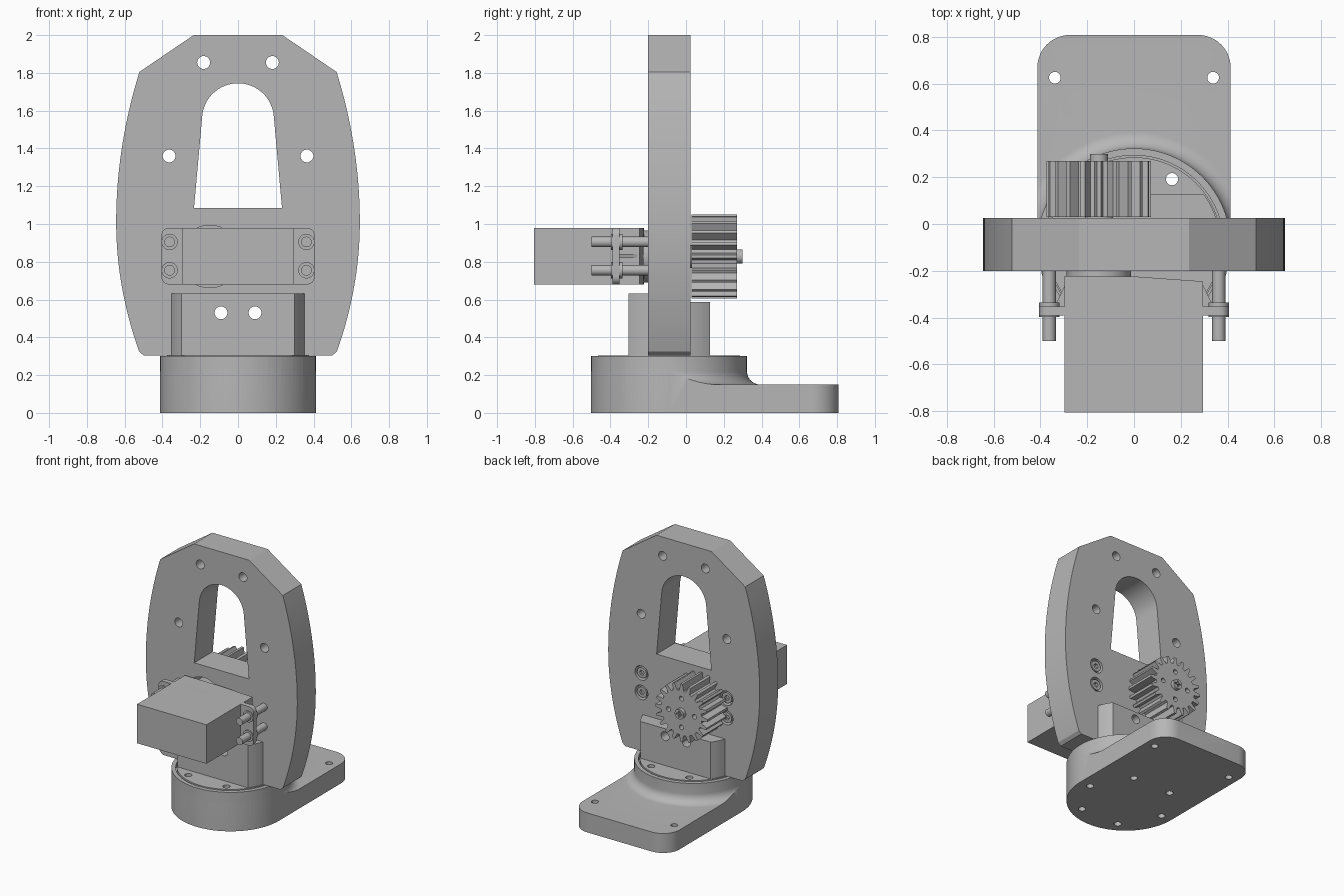
import bpy, bmesh
from math import sin, cos, pi, sqrt

if "Cube" in bpy.data.objects:
    bpy.data.objects.remove(bpy.data.objects["Cube"])

grey = bpy.data.materials.new("plain_grey")
grey.use_nodes = True
grey.diffuse_color = (0.47, 0.47, 0.47, 1)
grey.node_tree.nodes["Principled BSDF"].inputs["Base Color"].default_value = grey.diffuse_color
parts = []


def prism(name, outlines, lo, hi, axis="y"):
    """Extrude one or more closed outlines between lo and hi along an axis."""
    bm = bmesh.new()
    for pts in outlines:
        place = (lambda p, d: (p[0], d, p[1])) if axis == "y" else (lambda p, d: (p[0], p[1], d))
        a = [bm.verts.new(place(p, lo)) for p in pts]
        b = [bm.verts.new(place(p, hi)) for p in pts]
        bm.faces.new(a)
        bm.faces.new(b[::-1])
        for i in range(len(a)):
            j = (i + 1) % len(a)
            bm.faces.new((a[j], a[i], b[i], b[j]))
    return finish(name, bm)


def lathe(name, profile, cy, n=96):
    """Revolve an (r, z) profile, starting and ending on the axis, about z."""
    bm = bmesh.new()
    vs = [bm.verts.new((r, cy, z)) for r, z in profile]
    es = [bm.edges.new(e) for e in zip(vs, vs[1:])]
    bmesh.ops.spin(bm, geom=vs + es, cent=(0, cy, 0), axis=(0, 0, 1), angle=2 * pi, steps=n)
    bmesh.ops.remove_doubles(bm, verts=bm.verts, dist=1e-5)
    return finish(name, bm)


def finish(name, bm):
    bmesh.ops.recalc_face_normals(bm, faces=bm.faces)
    me = bpy.data.meshes.new(name)
    bm.to_mesh(me)
    bm.free()
    me.materials.append(grey)
    ob = bpy.data.objects.new(name, me)
    bpy.context.collection.objects.link(ob)
    parts.append(ob)
    return ob


def boolean(ob, tool, op="DIFFERENCE"):
    """Apply a boolean and drop the tool object."""
    m = ob.modifiers.new("cut", "BOOLEAN")
    m.operation, m.object, m.solver = op, tool, "EXACT"
    bpy.context.view_layer.update()
    me = bpy.data.meshes.new_from_object(ob.evaluated_get(bpy.context.evaluated_depsgraph_get()))
    ob.modifiers.clear()
    ob.data = me
    parts.remove(tool)
    bpy.data.objects.remove(tool)


def arc(cx, cy, r, a0, a1, n):
    return [(cx + r * cos(a0 + (a1 - a0) * i / n), cy + r * sin(a0 + (a1 - a0) * i / n))
            for i in range(n + 1)]


def circle(cx, cy, r, n=32):
    return arc(cx, cy, r, 0, 2 * pi, n)[:-1]


def mirrored(pts):
    return pts + [(-x, y) for x, y in reversed(pts)]


def rounded(x0, x1, y0, y1, r):
    return (arc(x1 - r, y1 - r, r, 0, pi / 2, 6) + arc(x0 + r, y1 - r, r, pi / 2, pi, 6)
            + arc(x0 + r, y0 + r, r, pi, 1.5 * pi, 6) + arc(x1 - r, y0 + r, r, 1.5 * pi, 2 * pi, 6))


CY, R, W = -0.09, 0.375, 0.413          # turntable centre, disk radius, base half width
GX, GZ = -0.15, 0.828                   # gear axis

# Base: filleted round seat clipped to the footprint, joined to a low slab
foot = (arc(0, CY, W, pi, 2 * pi, 64) + arc(W - 0.14, 0.808 - 0.14, 0.14, 0, pi / 2, 12)
        + arc(0.14 - W, 0.808 - 0.14, 0.14, pi / 2, pi, 12))
fillet = arc(W + 0.07, 0.22, 0.07, 1.5 * pi, pi, 10)
base = prism("base", [foot], 0, 0.3, "z")
boolean(base, lathe("seat", [(0, -0.1), (0.6, -0.1), (1.3, 0.0), (1.3, 0.15)] + fillet
                    + [(W, 0.4), (0, 0.4)], CY), "INTERSECT")
boolean(base, prism("recess", [circle(0, CY, R + 0.008, 96)], 0.27, 0.4, "z"))

# Turntable disk, with bolt holes through disk and base
disk = prism("turntable_disk", [circle(0, CY, R, 96)], 0.268, 0.305, "z")
ring = [circle(0.325 * cos(k * pi / 3), CY + 0.325 * sin(k * pi / 3), 0.026) for k in range(6)]
corners = [circle(s * 0.338, 0.625, 0.025) for s in (-1, 1)]
boolean(base, prism("base_holes", ring + corners, -0.1, 0.5, "z"))
boolean(disk, prism("disk_holes", ring, -0.1, 0.5, "z"))


# Mounting blocks in front of and behind the plate, cut from a cylinder
def block(name, y0, y1, top):
    ys = [y0 + (y1 - y0) * i / 8 for i in range(9)]
    ob = prism(name, [mirrored([(sqrt(0.369 ** 2 - (y - CY) ** 2), y) for y in ys])], 0.3, top, "z")
    boolean(ob, prism("block_holes", [circle(s * 0.09, 0.53, 0.034) for s in (-1, 1)], -1, 1))


block("front_block", -0.305, -0.2, 0.633)
block("rear_block", 0.025, 0.127, 0.588)

# Upright plate with arched window
side = [(0.235, 2.0), (0.522, 1.805)]
for i in range(1, 33):
    z = 1.805 - i * 1.48 / 32
    side.append((0.645 - 0.123 * ((z - 1.01) / (0.795 if z > 1.01 else 0.69)) ** 2, z))
side.append((0.5, 0.305))
plate = prism("upright_plate", [mirrored(side)], -0.2, 0.025)
window = [(0.233, 1.085)] + arc(0, 1.555, 0.19, 0.07, pi / 2, 16)[:-1] + [(0, 1.745)]
window += [(-x, z) for x, z in window[-2::-1]]
boolean(plate, prism("window", [window], -1, 1))
spots = [(0.182, 1.855), (0.365, 1.36), (0.09, 0.53)]
boolean(plate, prism("plate_holes", [circle(s * x, z, 0.034) for x, z in spots for s in (-1, 1)]
                     + [circle(GX, GZ, 0.165, 64)], -1, 1))
bolts = [(s * 0.362, z) for s in (-1, 1) for z in (0.755, 0.905)]
boolean(plate, prism("bolt_pockets", [circle(x, z, 0.055) for x, z in bolts], -0.02, 0.1))

# Motor body, ears, ribs and boss
prism("motor_body", [[(-0.297, -0.805), (0.295, -0.805), (0.295, -0.245), (0, -0.224),
                      (-0.297, -0.222)]], 0.68, 0.98, "z")
prism("motor_ears", [rounded(-0.405, 0.405, 0.68, 0.98, 0.04)], -0.39, -0.352)
for s, label in ((-1, "right"), (1, "left")):
    prism(label + "_rib", [[(s * 0.29, -0.355), (s * 0.34, -0.355), (s * 0.29, -0.25)]],
          0.82, 0.84, "z")
prism("motor_boss", [circle(GX, GZ, 0.138, 48)], -0.26, -0.1)
prism("motor_shaft", [circle(GX, GZ, 0.06)], -0.12, 0.06)

# Bolts holding the motor, with collars and socket heads at the back
for i, (x, z) in enumerate(bolts):
    prism(f"bolt_shank_{i}", [circle(x, z, 0.028)], -0.5, -0.01)
    prism(f"bolt_collar_{i}", [circle(x, z, 0.043)], -0.398, -0.335)
    head = prism(f"bolt_head_{i}", [circle(x, z, 0.04)], -0.02, 0.02)
    boolean(head, prism("socket", [circle(x, z, 0.02, 6)], 0.0, 0.1))

# Spur gear with four holes and a slotted hub screw
TEETH = 20
rim = []
for k in range(TEETH):
    for off, r in ((-0.33, 0.172), (-0.25, 0.19), (-0.13, 0.223), (0.13, 0.223),
                   (0.25, 0.19), (0.33, 0.172)):
        a = 2 * pi * (k + off) / TEETH + pi / 2
        rim.append((GX + r * cos(a), GZ + r * sin(a)))
gear = prism("spur_gear", [rim], 0.03, 0.27)
boolean(gear, prism("gear_holes", [circle(GX + 0.11 * cos(k * pi / 2), GZ + 0.11 * sin(k * pi / 2),
                                          0.018, 20) for k in range(4)], -1, 1))
screw = prism("hub_screw", [circle(GX, GZ, 0.038)], 0.2, 0.298)
boolean(screw, prism("slot_a", [rounded(GX - 0.025, GX + 0.025, GZ - 0.006, GZ + 0.006, 0.002)], 0.28, 0.4))
boolean(screw, prism("slot_b", [rounded(GX - 0.006, GX + 0.006, GZ - 0.025, GZ + 0.025, 0.002)], 0.28, 0.4))

# Smooth the curves, keep the edges sharp
bpy.ops.object.select_all(action="DESELECT")
for ob in parts:
    ob.select_set(True)
bpy.context.view_layer.objects.active = plate
bpy.ops.object.shade_smooth_by_angle(angle=0.5)
